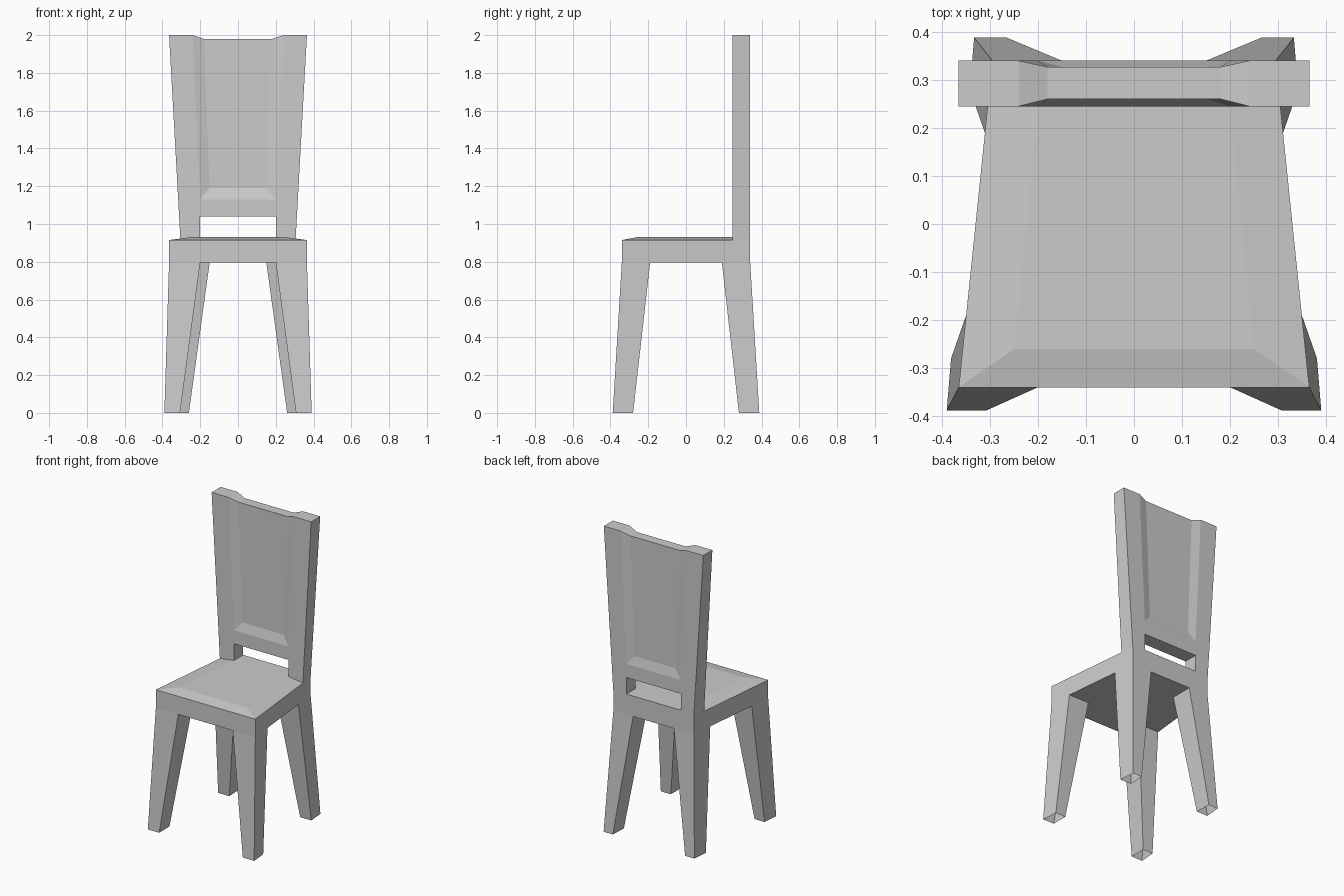
import bpy
import bmesh

if "Cube" in bpy.data.objects:
    bpy.data.objects.remove(bpy.data.objects["Cube"])


def make(name, faces):
    """Build the right half from polygons and mirror it across x = 0."""
    bm = bmesh.new()
    for f in faces:
        bm.faces.new([bm.verts.new(p) for p in f])
    bmesh.ops.remove_doubles(bm, verts=bm.verts, dist=0.0005)
    bmesh.ops.recalc_face_normals(bm, faces=bm.faces)
    me = bpy.data.meshes.new(name)
    bm.to_mesh(me)
    bm.free()
    ob = bpy.data.objects.new(name, me)
    bpy.context.collection.objects.link(ob)
    m = ob.modifiers.new("mirror", 'MIRROR')
    m.use_clip = True
    return ob


def w(y):
    """Half width of the seat, tapering to the back."""
    return 0.365 - (y + 0.34) * 0.07 / 0.68


def at(z, pts):
    return [(x, y, z) for x, y in pts]


LOW, RIM, TOP = 0.795, 0.915, 0.93
FY, BY, PY = -0.34, 0.34, 0.245      # seat front, seat back, backrest front

# Seat: raised top, apron walls, underside left open where the legs join
seat = [
    [(0, -0.26, TOP), (0.25, -0.26, TOP), (0.2, PY, TOP), (0, PY, TOP)],
    [(0, FY, RIM), (w(FY), FY, RIM), (0.25, -0.26, TOP), (0, -0.26, TOP)],
    [(w(FY), FY, RIM), (w(PY), PY, RIM), (0.2, PY, TOP), (0.25, -0.26, TOP)],
    [(0, FY, LOW), (w(FY), FY, LOW), (w(FY), FY, RIM), (0, FY, RIM)],
    [(w(FY), FY, LOW), (w(BY), BY, LOW), (w(BY), BY, RIM), (w(PY), PY, RIM), (w(FY), FY, RIM)],
    [(0, BY, LOW), (w(BY), BY, LOW), (w(BY), BY, RIM), (0.2, BY, TOP), (0, BY, TOP)],
    at(LOW, [(0, FY), (0.2, FY), (0.2, -0.19), (0, -0.19)]),
    at(LOW, [(0, -0.19), (0.2, -0.19), (w(-0.19), -0.19), (w(0.19), 0.19), (0.15, 0.19), (0, 0.19)]),
    at(LOW, [(0, 0.19), (0.15, 0.19), (0.15, BY), (0, BY)]),
]
make("seat", seat)


# Legs: tapered, splayed, open-ended prisms
def leg(name, top, bottom):
    t, b = at(LOW, top), at(0, bottom)
    make(name, [[t[i], t[i - 1], b[i - 1], b[i]] for i in range(4)])


leg("front_legs",
    [(w(FY), FY), (0.2, FY), (0.2, -0.19), (w(-0.19), -0.19)],
    [(0.39, -0.388), (0.307, -0.388), (0.307, -0.28), (0.381, -0.28)])
leg("back_legs",
    [(w(BY), BY), (0.15, BY), (0.15, 0.19), (w(0.19), 0.19)],
    [(0.333, 0.388), (0.265, 0.388), (0.26, 0.28), (0.342, 0.28)])


# Backrest: posts, lower rail and recessed panel, same layout front and rear
def sheet(y, yp, base):
    p = dict(
        a=(base, y, RIM), b=(0.365, y, 2), c=(0.2, y, TOP), d=(0.2, y, 1.04),
        e=(0.2, y, 1.13), f=(0.24, y, 2), g=(0, y, 1.04), h=(0, y, 1.13),
        i=(0.15, yp, 1.19), j=(0.18, yp, 1.98), k=(0, yp, 1.19), l=(0, yp, 1.98),
        m=(0, y, TOP))
    return p


front = sheet(PY, 0.26, w(PY))
rear = sheet(BY, 0.327, w(BY))
back = []
for s in (front, rear):
    back += [[s[q] for q in poly] for poly in
             ("abfedc", "gdeh", "heik", "efji", "kijl")]
# Outer side, stepped top edge and the sides of the gap
for p, q in ("ab", "bf", "fj", "jl", "cd", "dg", "cm"):
    back.append([front[p], front[q], rear[q], rear[p]])
make("backrest", back)
